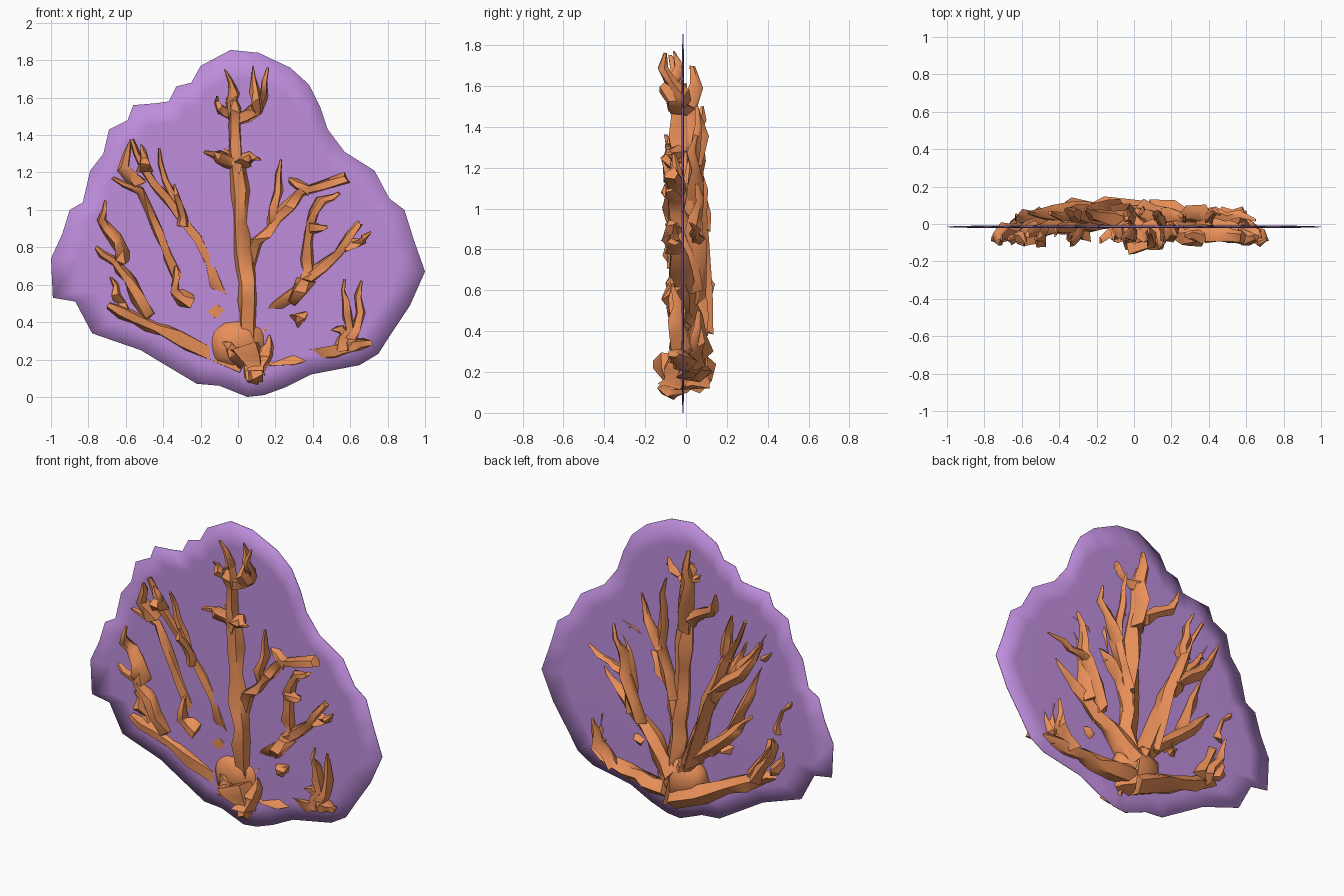
import bpy, bmesh, math, random
from mathutils import Vector

random.seed(4)


def material(name, color):
    m = bpy.data.materials.new(name)
    m.diffuse_color = color
    return m


PURPLE = material("purple", (0.52, 0.27, 0.72, 1))
ORANGE = material("orange", (0.82, 0.28, 0.10, 1))


def finish(bm, name, mat, angle):
    bmesh.ops.recalc_face_normals(bm, faces=bm.faces[:])
    me = bpy.data.meshes.new(name)
    bm.to_mesh(me)
    bm.free()
    ob = bpy.data.objects.new(name, me)
    bpy.context.collection.objects.link(ob)
    me.materials.append(mat)
    bpy.ops.object.select_all(action='DESELECT')
    ob.select_set(True)
    bpy.context.view_layer.objects.active = ob
    bpy.ops.object.shade_smooth_by_angle(angle=math.radians(angle))
    return ob


# Fan membrane: thin ragged sheet, thickest inside, with a softly rounded rim
outline = [(.05, 0), (.14, .01), (.25, .05), (.39, .12), (.65, .17), (.75, .23), (.82, .34),
           (.92, .49), (1, .67), (.94, .84), (.89, 1), (.81, 1.06), (.73, 1.21), (.57, 1.31),
           (.48, 1.43), (.44, 1.55), (.38, 1.67), (.28, 1.76), (.11, 1.84), (-.04, 1.855),
           (-.2, 1.77), (-.25, 1.68), (-.33, 1.66), (-.37, 1.58), (-.44, 1.57), (-.56, 1.56),
           (-.59, 1.48), (-.69, 1.43), (-.72, 1.3), (-.79, 1.21), (-.83, 1.04), (-.9, 1),
           (-.94, .87), (-1, .74), (-.99, .53), (-.87, .51), (-.78, .34), (-.52, .25),
           (-.32, .13), (-.22, .07), (-.1, .06)]
bm = bmesh.new()
n = len(outline)


def sheet_ring(scale, y):
    return [bm.verts.new((x * scale, y, .8 + (z - .8) * scale)) for x, z in outline]


loops = [sheet_ring(.86, -.021), sheet_ring(1, -.017), sheet_ring(1, -.013), sheet_ring(.86, -.009)]
for a, b in zip(loops, loops[1:]):
    for i in range(n):
        j = (i + 1) % n
        bm.faces.new((a[i], a[j], b[j], b[i]))
bm.faces.new(loops[0])
bm.faces.new(loops[-1])
finish(bm, "fan_membrane", PURPLE, 180)


# Branches: tapered, irregular five-sided tubes, deeper than wide
def branch(name, pts, r0, r1=.008, y0=0.0, y1=-.06, sides=5):
    path = [Vector((x, y0 + (y1 - y0) * i / (len(pts) - 1), z)) for i, (x, z) in enumerate(pts)]
    # Halfway stations make the knobbly joints
    full = [path[0]]
    for a, b in zip(path, path[1:]):
        mid = (a + b) / 2
        mid += Vector((random.uniform(-.015, .015), random.uniform(-.03, .03), 0))
        full += [mid, b]
    bm = bmesh.new()
    rings = []
    last = len(full) - 1
    for i, p in enumerate(full):
        t = full[min(i + 1, last)] - full[max(i - 1, 0)]
        t.y = 0
        t.normalize()
        across = Vector((t.z, 0, -t.x))
        f = i / last
        r = r0 + (r1 - r0) * f ** 1.6
        ring = []
        for k in range(sides):
            a = 2 * math.pi * (k + .25) / sides
            rr = r * random.uniform(.65, 1.4)
            ring.append(bm.verts.new(p + across * rr * math.cos(a) + t * r * random.uniform(-.5, .5)
                                     + Vector((0, 1.4 * rr * math.sin(a), 0))))
        rings.append(ring)
    for a, b in zip(rings, rings[1:]):
        for k in range(sides):
            m = (k + 1) % sides
            bm.faces.new((a[k], a[m], b[m]))
            bm.faces.new((a[k], b[m], b[k]))
    bm.faces.new(rings[0])
    bm.faces.new(rings[-1])
    finish(bm, name, ORANGE, 50)


# Holdfast: faceted knob, fuller at the back, with pointed ribs and a foot
bm = bmesh.new()
bmesh.ops.create_icosphere(bm, subdivisions=2, radius=1)
for v in bm.verts:
    k = random.uniform(.9, 1.1)
    v.co = Vector((v.co.x * .16 * k, .02 + v.co.y * .09 * k, .28 + v.co.z * .14 * k))
finish(bm, "holdfast", ORANGE, 50)
branch("holdfast_foot", [(.05, .26), (.09, .16), (.12, .08)], .09, .02, -.02, -.07)
branch("holdfast_rib_left", [(.02, .2), (-.03, .26), (-.08, .29)], .06, .006, -.04, -.05)
branch("holdfast_rib_right", [(.09, .14), (.14, .22), (.17, .33)], .05, .006, -.06, -.05)

# Central trunk with its crown
branch("trunk", [(.08, .12), (.05, .4), (.05, .62), (.01, .95), (0, 1.22), (-.02, 1.45), (-.03, 1.6)],
       .058, .03, .01, -.03)
branch("trunk_tip", [(-.03, 1.5), (-.02, 1.62), (-.07, 1.75)], .035, .006, -.03, -.08)
branch("trunk_spur_left", [(.02, 1.22), (-.1, 1.28), (-.18, 1.31)], .04, .01, -.02, -.09)
branch("trunk_spur_right", [(0, 1.24), (.06, 1.28), (.12, 1.27)], .04, .008, -.02, -.08)
branch("crown_left", [(-.03, 1.5), (-.09, 1.54), (-.11, 1.61)], .032, .006, -.02, -.08)
branch("crown_right", [(-.02, 1.48), (.1, 1.53), (.14, 1.62), (.16, 1.76)], .042, .006, -.01, -.1)
branch("crown_twig", [(.11, 1.52), (.09, 1.64), (.08, 1.77)], .032, .004, -.06, -.06)

# Low left limb
branch("low_left_limb", [(.03, .16), (-.31, .31), (-.55, .42), (-.69, .49)], .058, .018, .04, -.05)
branch("low_left_rise", [(-.46, .42), (-.58, .62), (-.66, .72), (-.76, .8)], .042, .01, 0, -.08)
branch("low_left_tip", [(-.63, .72), (-.65, .85), (-.73, .94), (-.71, 1.05)], .042, .006, -.04, -.08)
branch("low_left_twig", [(-.6, .45), (-.66, .55), (-.68, .64)], .034, .006, -.02, -.04)
branch("low_left_back_twig", [(-.5, .4), (-.6, .56), (-.63, .7)], .035, .006, .03, .05)

# Long upper left limbs
branch("left_limb", [(0, .3), (-.12, .6), (-.21, .84), (-.38, 1.06), (-.5, 1.22), (-.57, 1.38)],
       .042, .014, .05, -.06)
branch("left_limb_outer", [(-.2, .5), (-.33, .66), (-.42, .88), (-.52, 1.1), (-.67, 1.17)],
       .04, .01, .05, -.08)
branch("left_limb_inner", [(-.21, .84), (-.31, .98), (-.39, 1.16), (-.42, 1.33)],
       .04, .006, .05, -.06)
branch("left_knee", [(-.25, .5), (-.34, .56), (-.33, .7)], .04, .008, -.04, -.05)
branch("left_twig_a", [(-.3, .92), (-.31, 1.02), (-.34, 1.14)], .035, .005, -.03, -.09)
branch("left_twig_b", [(-.52, 1.14), (-.61, 1.23), (-.58, 1.36)], .042, .006, -.05, -.1)
branch("left_twig_c", [(-.5, 1.2), (-.5, 1.28), (-.52, 1.35)], .036, .005, -.04, -.08)

# Limbs behind the membrane on the left
branch("back_left_limb", [(-.02, .38), (-.24, .55), (-.4, .7), (-.49, .8)], .046, .01, .05, .06)
branch("back_left_rise", [(-.08, .4), (-.2, .82), (-.31, 1.1), (-.45, 1.38)], .046, .01, .05, .06)
branch("back_left_fork", [(-.24, .9), (-.42, 1.04), (-.57, 1.28)], .04, .006, .05, .06)
branch("back_left_twig", [(-.32, 1.1), (-.33, 1.24), (-.37, 1.4)], .035, .006, .05, .08)
branch("back_crown_left", [(-.05, 1.28), (-.22, 1.38), (-.26, 1.5)], .04, .006, .02, .08)
branch("back_trunk_top", [(0, 1.2), (-.03, 1.5), (-.04, 1.7)], .045, .01, .01, .03)

# Inner right limb
branch("right_inner_limb", [(.05, .6), (.1, .82), (.2, .95), (.33, 1.09), (.58, 1.17)],
       .042, .028, .0, -.07)
branch("right_inner_twig", [(.19, .92), (.21, 1.1), (.23, 1.27)], .034, .006, -.02, -.06)
branch("right_inner_spur", [(.38, 1.1), (.31, 1.14), (.27, 1.17)], .03, .005, -.05, -.06)
branch("back_right_twig", [(.06, .75), (.15, 1.05), (.12, 1.3), (.1, 1.5)], .036, .006, .02, .05)
branch("back_right_spur", [(.15, 1.05), (.24, 1.2), (.27, 1.36)], .028, .005, .05, .05)

# Outer right limb
branch("right_outer_limb", [(.05, .3), (.2, .47), (.36, .62), (.54, .77), (.65, .93)],
       .05, .018, .06, -.07)
branch("right_outer_rise", [(.35, .6), (.37, .75), (.39, .92), (.45, 1.05), (.54, 1.09)],
       .044, .014, .01, -.08)
branch("right_outer_drop", [(.36, .62), (.29, .5)], .045, .03, -.04, -.04)
branch("right_outer_knob", [(.31, .41), (.37, .45)], .035, .012, -.04, -.04)
branch("right_outer_twig", [(.56, .8), (.66, .83), (.71, .88)], .036, .006, -.05, -.08)
branch("right_outer_spur", [(.39, .9), (.48, .91)], .034, .006, -.05, -.07)
branch("back_right_rise", [(.27, .55), (.38, .82), (.4, .96), (.46, 1.12)], .038, .006, .04, .05)
branch("back_right_side", [(.38, .84), (.5, .87), (.65, .93)], .026, .005, .05, .02)

# Low right limb
branch("low_right_limb", [(.08, .2), (.3, .21), (.5, .24), (.62, .27), (.71, .29)], .05, .022, .05, -.06)
branch("low_right_rise", [(.55, .24), (.6, .36), (.58, .5), (.57, .63)], .044, .006, -.02, -.06)
branch("low_right_twig", [(.6, .3), (.65, .45), (.66, .62)], .038, .006, -.03, -.07)
branch("low_right_spur", [(.61, .3), (.55, .36), (.5, .36)], .034, .005, -.03, -.06)
branch("back_low_right_twig", [(.48, .24), (.58, .34), (.6, .5)], .038, .006, .03, .06)
